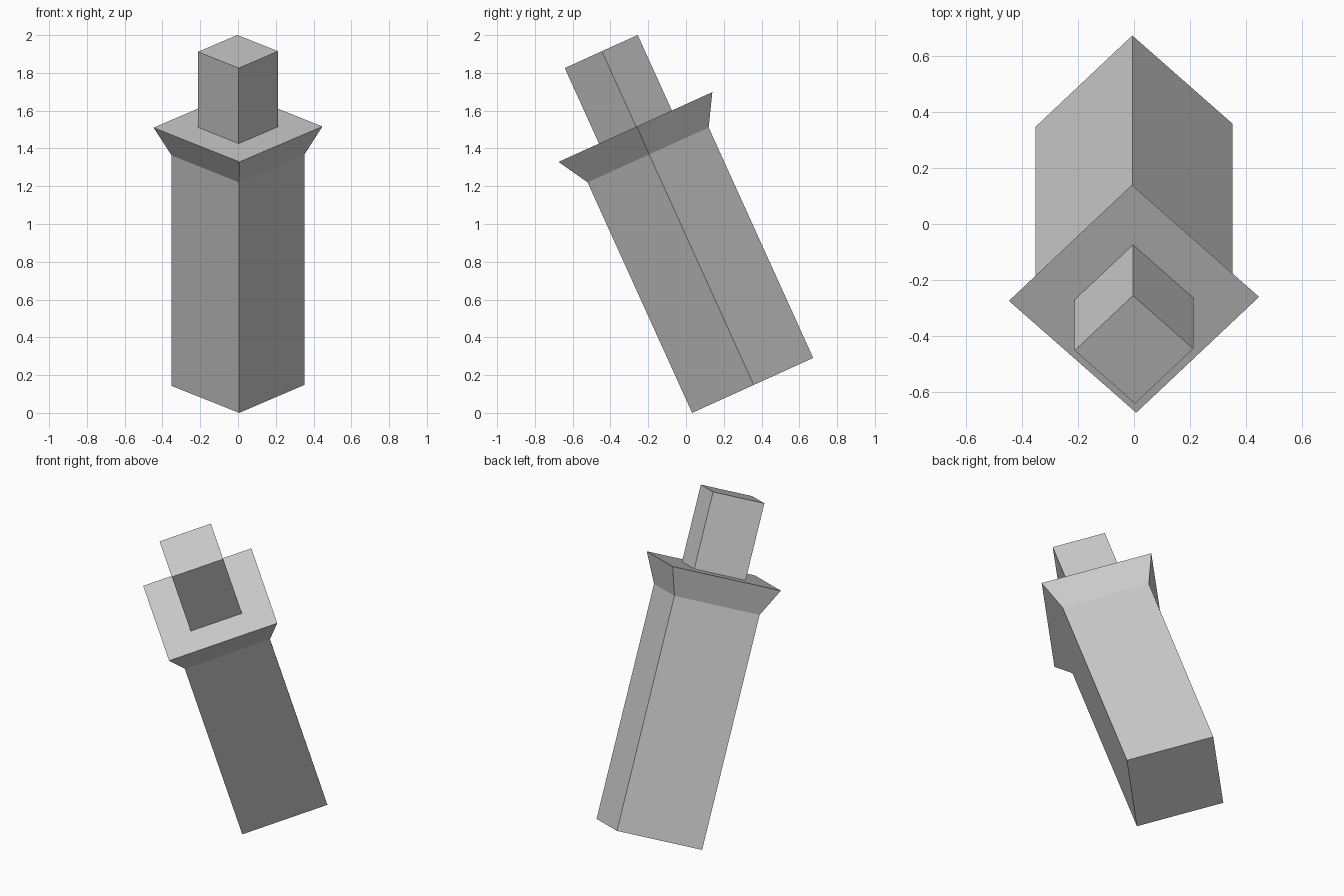
import bpy, bmesh
from math import radians
from mathutils import Matrix

if "Cube" in bpy.data.objects:
    bpy.data.objects.remove(bpy.data.objects["Cube"])

# Shared leaning frame: origin at the centre of the shaft's lower end
FRAME = (Matrix.Translation((0, 0.353, 0.1455))
         @ Matrix.Rotation(radians(24.4), 4, 'X')
         @ Matrix.Rotation(radians(1.0), 4, 'Z'))


def square_section(name, start, end, r_start, r_end):
    """Four-sided frustum along the leaning axis; radii reach the corners."""
    bm = bmesh.new()
    bmesh.ops.create_cone(
        bm, cap_ends=True, segments=4, radius1=r_start, radius2=r_end,
        depth=end - start, matrix=Matrix.Translation((0, 0, (start + end) / 2)))
    bm.transform(FRAME)
    mesh = bpy.data.meshes.new(name)
    bm.to_mesh(mesh)
    bm.free()
    obj = bpy.data.objects.new(name, mesh)
    bpy.context.collection.objects.link(obj)
    return obj


# Long square shaft
square_section("shaft", 0.0, 1.34, 0.352, 0.352)
# Flared collar with a flat top
square_section("collar", 1.34, 1.502, 0.352, 0.447)
# Narrow block on top
square_section("top_block", 1.502, 1.941, 0.212, 0.212)
